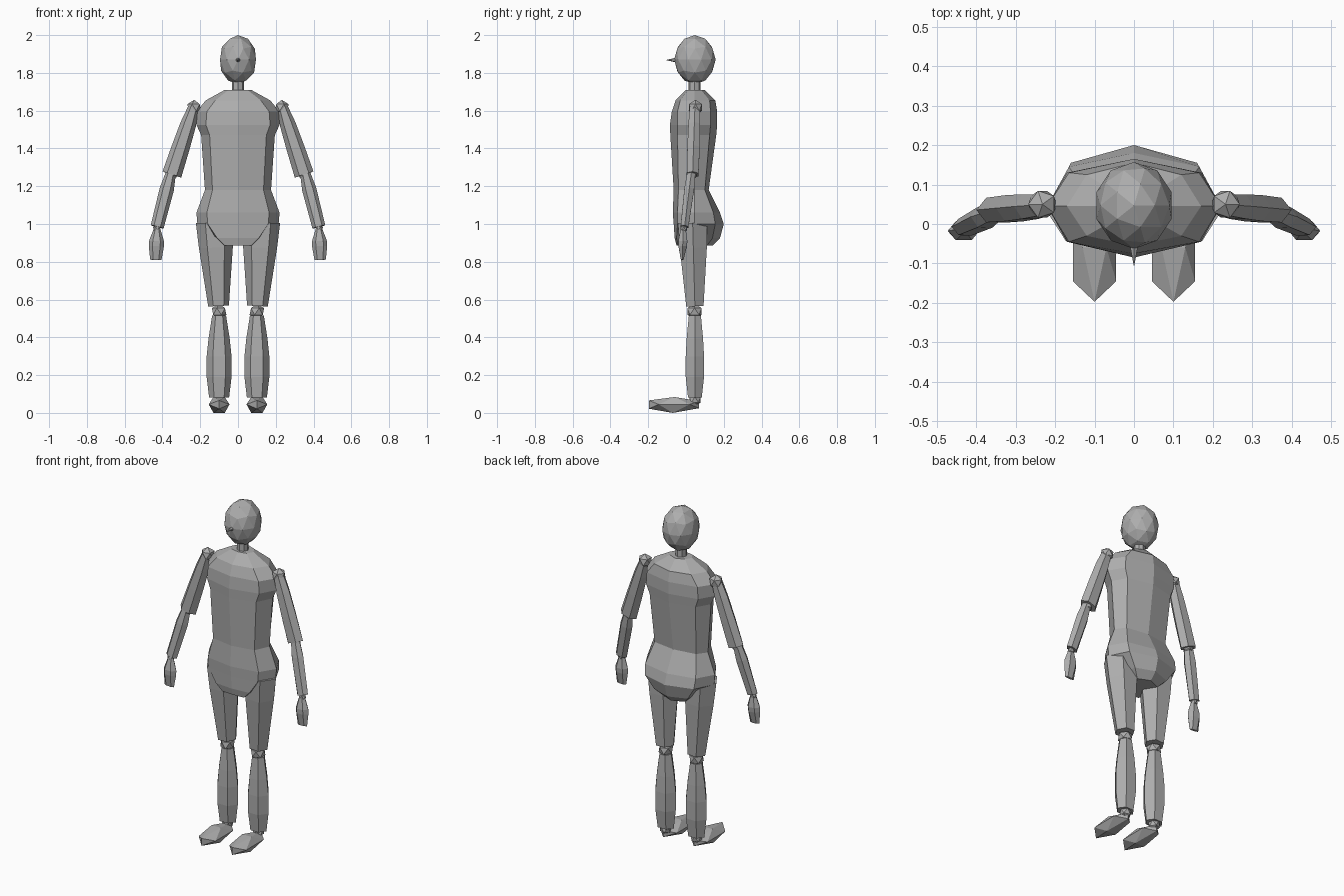
import bpy, bmesh, math
from mathutils import Vector, Matrix

if "Cube" in bpy.data.objects:
    bpy.data.objects.remove(bpy.data.objects["Cube"])

grey = bpy.data.materials.new("plain grey")
grey.diffuse_color = (0.42, 0.42, 0.42, 1)
grey.use_nodes = True
grey.node_tree.nodes["Principled BSDF"].inputs["Base Color"].default_value = grey.diffuse_color


def finish(name, bm, mirrored=False):
    bmesh.ops.recalc_face_normals(bm, faces=bm.faces)
    mesh = bpy.data.meshes.new(name)
    bm.to_mesh(mesh)
    bm.free()
    mesh.materials.append(grey)
    obj = bpy.data.objects.new(name, mesh)
    bpy.context.collection.objects.link(obj)
    if mirrored:
        obj.modifiers.new("mirror", 'MIRROR').use_mirror_merge = False
    return obj


def bridge(bm, rings):
    """Skin consecutive rings of points and cap both ends."""
    loops = [[bm.verts.new(p) for p in ring] for ring in rings]
    n = len(loops[0])
    for a, b in zip(loops, loops[1:]):
        for i in range(n):
            j = (i + 1) % n
            bm.faces.new((a[i], a[j], b[j], b[i]))
    bm.faces.new(loops[0])
    bm.faces.new(loops[-1])


def limb(name, start, end, stations, sides=6):
    """Faceted tube; stations are (fraction along, half width, half depth)."""
    start, end = Vector(start), Vector(end)
    axis = (end - start).normalized()
    depth = axis.cross(Vector((1, 0, 0))).normalized()
    width = depth.cross(axis)
    rings = []
    for t, w, d in stations:
        c = start.lerp(end, t)
        angles = [2 * math.pi * i / sides for i in range(sides)]
        rings.append([c + width * w * math.cos(a) + depth * d * math.sin(a) for a in angles])
    bm = bmesh.new()
    bridge(bm, rings)
    return finish(name, bm, True)


def ball(name, centre, radii, level, mirrored=False):
    bm = bmesh.new()
    m = Matrix.Translation(centre) @ Matrix.Diagonal((*radii, 1))
    bmesh.ops.create_icosphere(bm, subdivisions=level, radius=1, matrix=m)
    return finish(name, bm, mirrored)


# Head, nose and neck
ball("head", (0, 0.047, 1.87), (0.1, 0.11, 0.13), 2)
bm = bmesh.new()
bmesh.ops.create_cone(bm, cap_ends=True, segments=6, radius1=0.016, radius2=0, depth=0.07,
                      matrix=Matrix.Translation((0, -0.073, 1.868)) @ Matrix.Rotation(math.pi / 2, 4, 'X'))
finish("nose", bm)
bm = bmesh.new()
bmesh.ops.create_cone(bm, cap_ends=True, segments=8, radius1=0.032, radius2=0.032, depth=0.12,
                      matrix=Matrix.Translation((0, 0.045, 1.73)))
finish("neck", bm)

# Torso: z, half width, corner x, front y, front corner y, back corner y, back y
torso = [
    (1.71, 0.07, 0.05, 0.00, 0.01, 0.08, 0.10),
    (1.655, 0.17, 0.12, -0.055, -0.03, 0.125, 0.155),
    (1.595, 0.22, 0.165, -0.075, -0.045, 0.13, 0.165),
    (1.525, 0.22, 0.17, -0.085, -0.045, 0.13, 0.165),
    (1.47, 0.195, 0.15, -0.083, -0.045, 0.125, 0.16),
    (1.18, 0.175, 0.135, -0.065, -0.04, 0.10, 0.12),
    (1.06, 0.22, 0.165, -0.07, -0.045, 0.145, 0.18),
    (1.00, 0.215, 0.16, -0.065, -0.045, 0.155, 0.20),
    (0.925, 0.12, 0.11, -0.06, -0.05, 0.14, 0.18),
    (0.885, 0.08, 0.07, -0.05, -0.045, 0.11, 0.14),
]
bm = bmesh.new()
bridge(bm, [[(0, f, z), (c, fc, z), (w, 0.045, z), (c, bc, z),
             (0, b, z), (-c, bc, z), (-w, 0.045, z), (-c, fc, z)]
            for z, w, c, f, fc, bc, b in torso])
finish("torso", bm)

# Arms
ball("shoulder_joints", (0.232, 0.05, 1.617), (0.04, 0.04, 0.04), 1, True)
limb("upper_arms", (0.235, 0.047, 1.615), (0.35, 0.035, 1.262),
     [(0, 0.03, 0.032), (0.25, 0.042, 0.036), (0.6, 0.048, 0.038), (1, 0.052, 0.036)])
ball("elbow_joints", (0.353, 0.03, 1.262), (0.032, 0.03, 0.03), 1, True)
limb("forearms", (0.355, 0.028, 1.27), (0.428, -0.008, 0.985),
     [(0, 0.027, 0.025), (0.3, 0.038, 0.03), (1, 0.035, 0.024)])
ball("wrist_joints", (0.43, -0.012, 0.975), (0.022, 0.02, 0.02), 1, True)
limb("hands", (0.428, -0.014, 0.99), (0.435, -0.02, 0.81),
     [(0, 0.012, 0.012), (0.45, 0.04, 0.028), (0.6, 0.04, 0.026), (1, 0.03, 0.008)])

# Legs
limb("thighs", (0.123, 0.035, 1.01), (0.103, 0.047, 0.567),
     [(0, 0.1, 0.09), (0.3, 0.09, 0.083), (1, 0.055, 0.053)])
ball("knee_joints", (0.1, 0.045, 0.537), (0.043, 0.045, 0.04), 1, True)
limb("calves", (0.1, 0.047, 0.515), (0.1, 0.047, 0.082),
     [(0, 0.037, 0.037), (0.28, 0.056, 0.05), (0.5, 0.066, 0.056),
      (0.75, 0.066, 0.056), (1, 0.053, 0.042)])
ball("ankle_joints", (0.1, 0.047, 0.07), (0.035, 0.035, 0.035), 1, True)

# Feet: faceted wedge with an upright toe edge
bm = bmesh.new()
half = [(0, -0.197, 0.022), (0, -0.197, 0.066), (0.055, -0.145, 0.045), (0.055, 0.02, 0.045),
        (0.03, -0.06, 0.084), (0.03, -0.07, 0.0), (0, 0.07, 0.025), (0, 0.07, 0.062)]
for x, y, z in half:
    for s in ((1, -1) if x else (1,)):
        bm.verts.new((0.1 + s * x, y, z))
bmesh.ops.convex_hull(bm, input=bm.verts)
finish("feet", bm, True)
